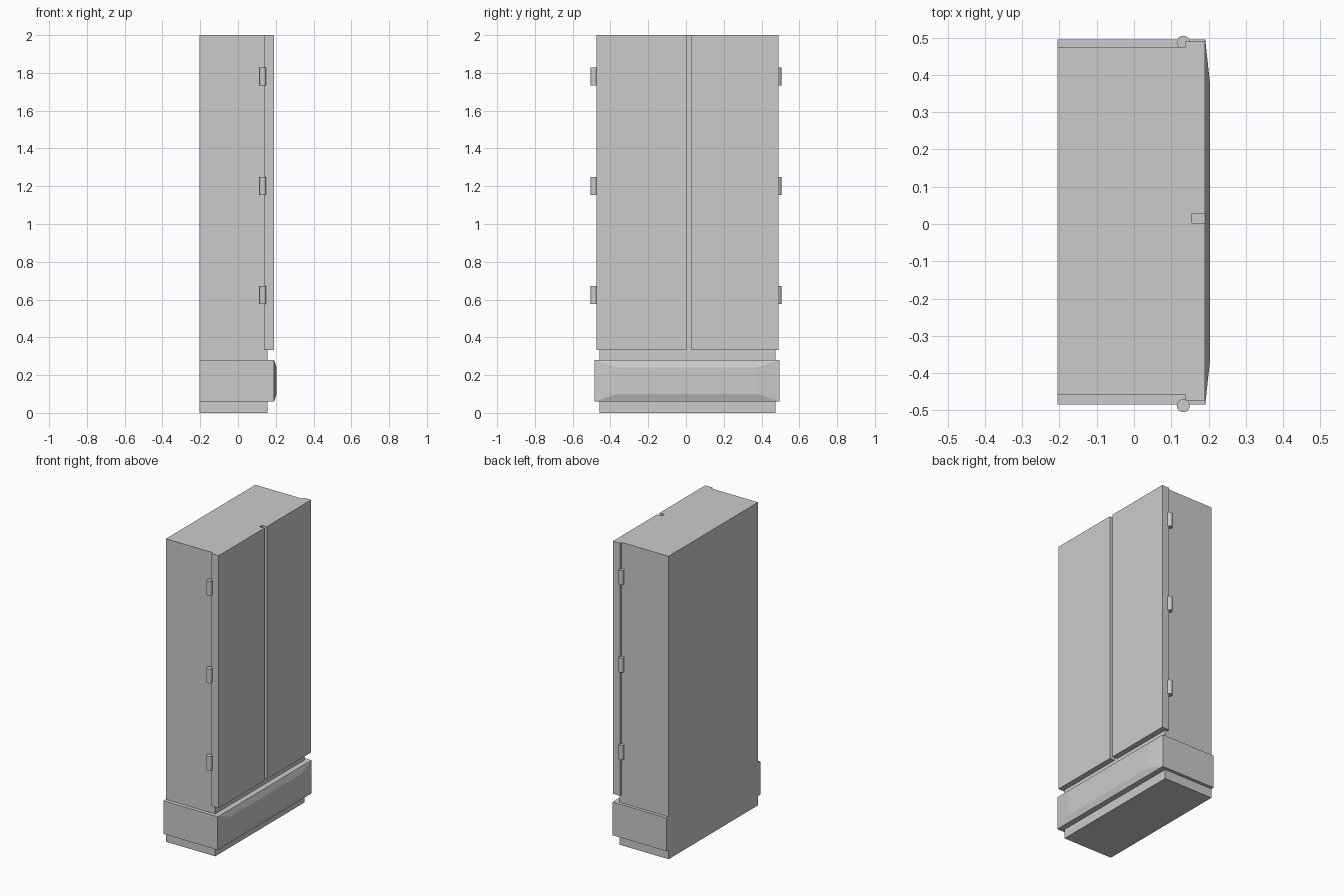
import bpy
import bmesh

if "Cube" in bpy.data.objects:
    bpy.data.objects.remove(bpy.data.objects["Cube"])


def box(name, x0, x1, y0, y1, z0, z1):
    bpy.ops.mesh.primitive_cube_add(
        size=1, location=((x0 + x1) / 2, (y0 + y1) / 2, (z0 + z1) / 2))
    ob = bpy.context.object
    ob.name = name
    ob.scale = (x1 - x0, y1 - y0, z1 - z0)
    bpy.ops.object.transform_apply(location=False, rotation=False, scale=True)
    return ob


# Cabinet body
box("cabinet_body", -0.205, 0.155, -0.459, 0.474, 0, 2)

# Pair of doors with a narrow gap between
box("left_door", 0.138, 0.191, -0.474, 0.003, 0.333, 2)
box("right_door", 0.138, 0.191, 0.028, 0.49, 0.333, 2)

# Bottom drawer band, its front face bulging to a smaller panel
drawer = box("drawer", -0.205, 0.191, -0.484, 0.495, 0.061, 0.28)
bm = bmesh.new()
bm.from_mesh(drawer.data)
front = max(bm.faces, key=lambda f: f.calc_center_median().x)
panel = bmesh.ops.extrude_discrete_faces(bm, faces=[front])["faces"][0]
for v in panel.verts:
    v.co.x += 0.013
    v.co.y *= 0.755
    v.co.z *= 0.64
bm.to_mesh(drawer.data)
bm.free()

# Three barrel hinges on each side
for side, y in (("left", -0.487), ("right", 0.4875)):
    for i, z in enumerate((0.625, 1.202, 1.78)):
        bpy.ops.mesh.primitive_cylinder_add(
            vertices=16, radius=0.0175, depth=0.095, location=(0.132, y, z))
        bpy.context.object.name = f"{side}_hinge_{i + 1}"
        bpy.ops.object.shade_smooth_by_angle()
